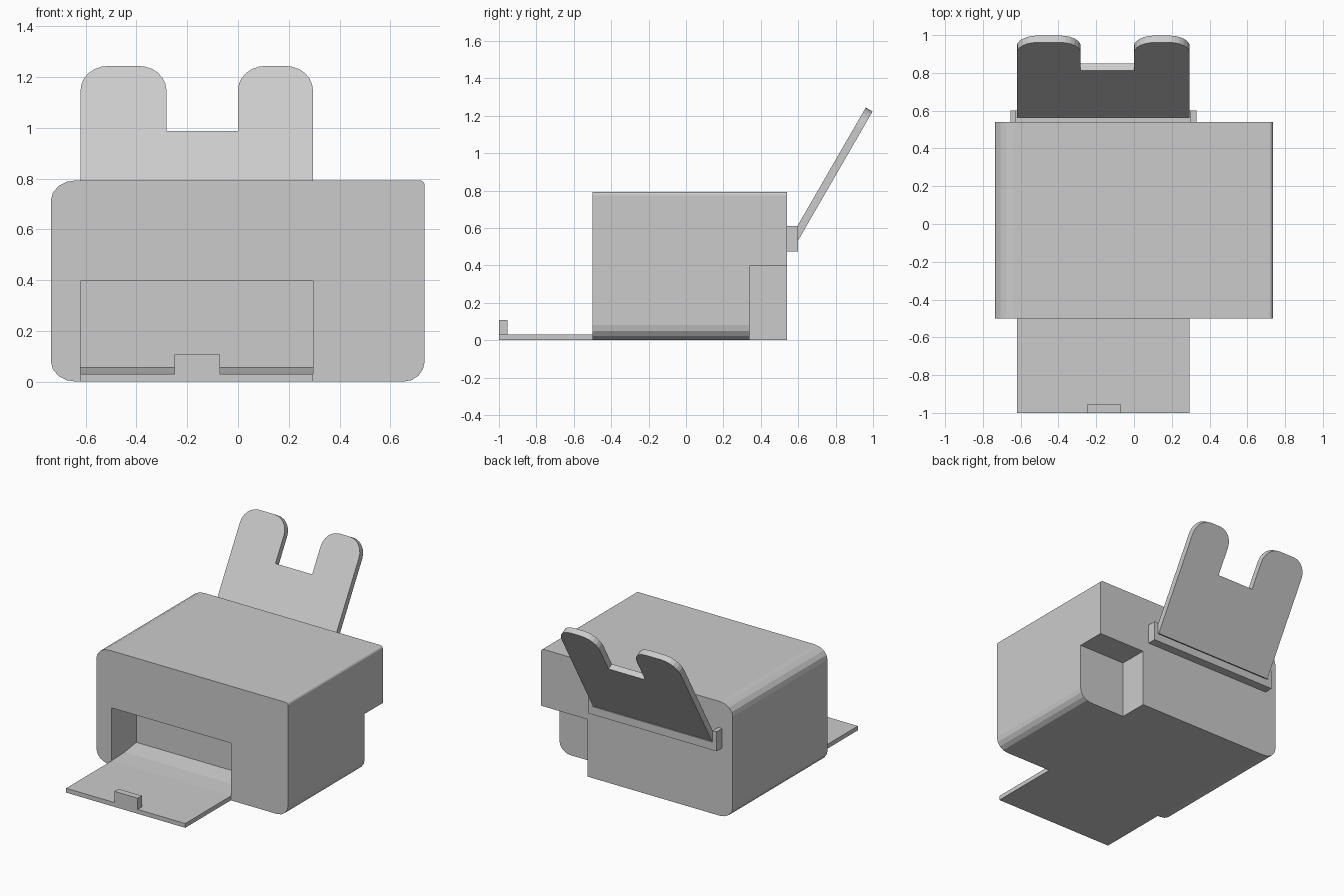
import bpy, bmesh, math
from mathutils import Matrix, Vector

if "Cube" in bpy.data.objects:
    bpy.data.objects.remove(bpy.data.objects["Cube"], do_unlink=True)

grey = bpy.data.materials.new("plain grey plastic")
grey.use_nodes = True
grey.diffuse_color = (0.6, 0.6, 0.6, 1)
grey.node_tree.nodes["Principled BSDF"].inputs["Base Color"].default_value = (0.6, 0.6, 0.6, 1)


def rounded(corners, steps=4):
    """Turn (x, y, rx, ry) corners into an outline with elliptical corners."""
    out = []
    for i, (x, y, rx, ry) in enumerate(corners):
        p = Vector((x, y))
        if rx == 0:
            out.append(p)
            continue
        before = (Vector(corners[i - 1][:2]) - p).normalized()
        after = (Vector(corners[(i + 1) % len(corners)][:2]) - p).normalized()
        before = Vector((before.x * rx, before.y * ry))
        after = Vector((after.x * rx, after.y * ry))
        for k in range(steps + 1):
            a = math.pi / 2 * k / steps
            out.append(p + before * (1 - math.sin(a)) + after * (1 - math.cos(a)))
    return out


def prism(name, outline, place, depth):
    """Extrude a flat outline; place maps each 2D point to 3D."""
    bm = bmesh.new()
    face = bm.faces.new([bm.verts.new(place(*p)) for p in outline])
    new = bmesh.ops.extrude_face_region(bm, geom=[face])["geom"]
    bmesh.ops.translate(bm, vec=depth, verts=[v for v in new if isinstance(v, bmesh.types.BMVert)])
    bmesh.ops.recalc_face_normals(bm, faces=bm.faces)
    mesh = bpy.data.meshes.new(name)
    bm.to_mesh(mesh)
    bm.free()
    mesh.materials.append(grey)
    obj = bpy.data.objects.new(name, mesh)
    bpy.context.collection.objects.link(obj)
    return obj


def box(name, x0, x1, y0, y1, z0, z1):
    return prism(name, [(x0, y0), (x1, y0), (x1, y1), (x0, y1)],
                 lambda x, y: (x, y, z0), (0, 0, z1 - z0))


def cut(target, cutter):
    cutter.hide_render = True
    mod = target.modifiers.new("cut", "BOOLEAN")
    mod.operation, mod.solver, mod.object = "DIFFERENCE", "EXACT", cutter
    bpy.context.view_layer.objects.active = target
    bpy.ops.object.modifier_apply(modifier=mod.name)
    bpy.data.objects.remove(cutter, do_unlink=True)


LEFT, RIGHT = -0.62, 0.295   # shared width of the paper parts

# Housing with unequal rounded corners
shell = rounded([(-0.737, 0, 0.1, 0.08), (0.735, 0, 0.085, 0.08),
                 (0.735, 0.793, 0.02, 0.02), (-0.737, 0.793, 0.1, 0.08)])
housing = prism("housing", shell, lambda x, z: (x, -0.5, z), (0, 1.04, 0))

# Output opening with a gently rising floor
opening = [(-0.6, 0.03), (-0.5, 0.03), (-0.36, 0.036), (-0.23, 0.055), (-0.23, 0.397), (-0.6, 0.397)]
cut(housing, prism("opening_cutter", opening, lambda y, z: (LEFT, y, z), (RIGHT - LEFT, 0, 0)))

# Rear lower corner recess
cut(housing, box("recess_cutter", 0.377, 0.9, 0.34, 0.7, -0.1, 0.397))

# Output tray and paper stop
box("output_tray", LEFT, RIGHT, -1, -0.5, 0, 0.03)
box("paper_stop", -0.25, -0.07, -1, -0.955, 0, 0.108)

# Rear bracket: ledge with an upright post at each end
box("bracket_ledge", -0.655, 0.33, 0.54, 0.6, 0.475, 0.53)
for side, x0, x1 in (("right", -0.655, -0.625), ("left", 0.3, 0.33)):
    box("bracket_post_" + side, x0, x1, 0.54, 0.6, 0.475, 0.61)

# Leaning paper support with two rounded lobes
r = 0.11
support = rounded([(LEFT, 0, 0, 0), (RIGHT, 0, 0, 0), (RIGHT, 0.795, r, r), (0, 0.795, r, r),
                   (0, 0.5, 0, 0), (-0.282, 0.5, 0, 0), (-0.282, 0.795, r, r), (LEFT, 0.795, r, r)], 6)
rest = prism("paper_support", support, lambda x, s: (x, s, 0), (0, 0, 0.042))
rest.data.transform(Matrix.Translation((0, 0.6, 0.534)) @ Matrix.Rotation(math.radians(60), 4, "X"))
